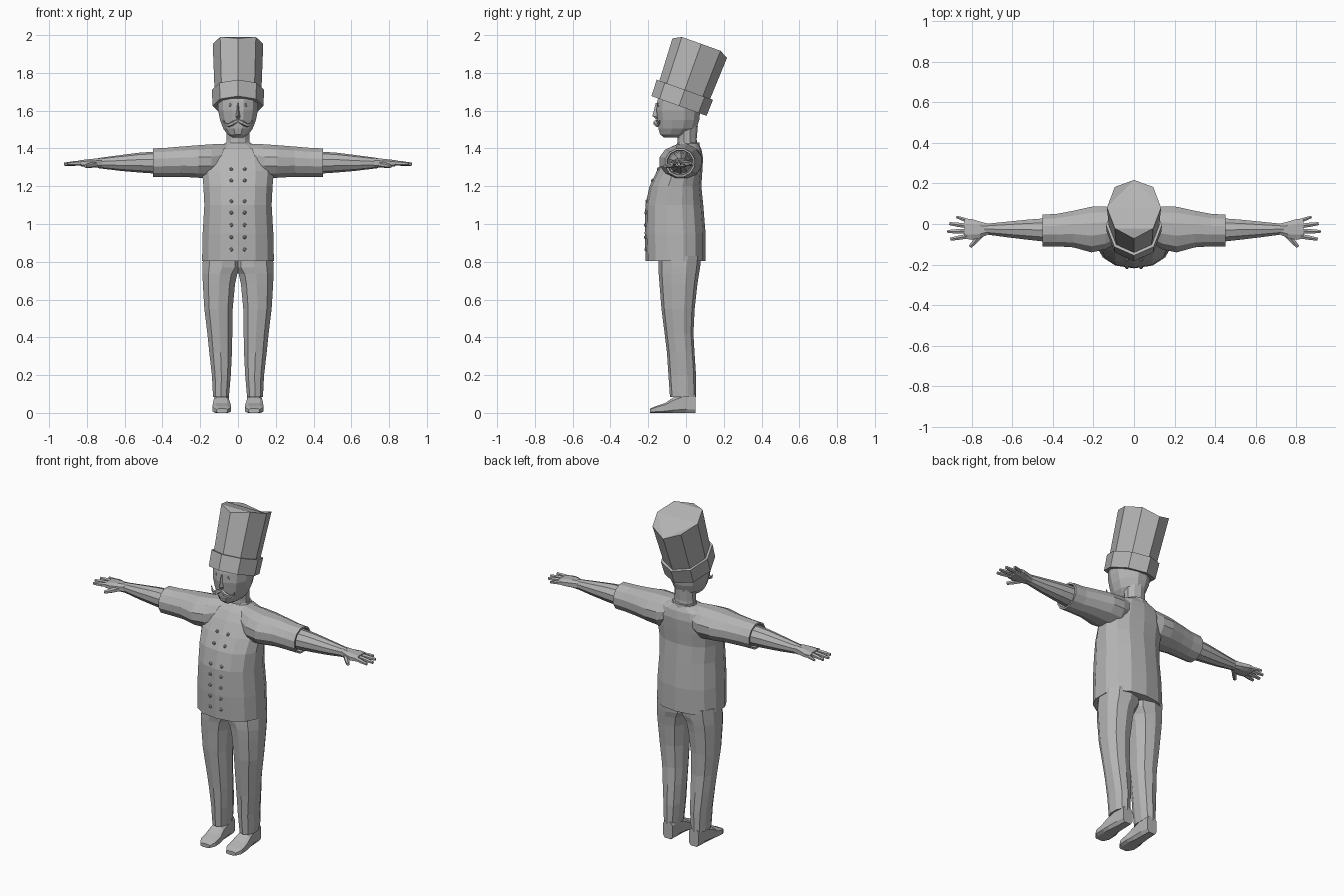
import bpy, bmesh, math
from mathutils import Vector, Matrix
from mathutils.bvhtree import BVHTree

if "Cube" in bpy.data.objects:
    bpy.data.objects.remove(bpy.data.objects["Cube"])

GREY = bpy.data.materials.new("plain grey")
GREY.diffuse_color = (0.46, 0.46, 0.46, 1)
GREY.use_nodes = True
GREY.node_tree.nodes["Principled BSDF"].inputs["Base Color"].default_value = GREY.diffuse_color


def finish(name, bm, mirror=False):
    bmesh.ops.recalc_face_normals(bm, faces=bm.faces)
    me = bpy.data.meshes.new(name)
    bm.to_mesh(me)
    me.materials.append(GREY)
    ob = bpy.data.objects.new(name, me)
    bpy.context.collection.objects.link(ob)
    if mirror:
        ob.modifiers.new("Mirror", 'MIRROR').use_mirror_merge = False
    return ob


def skin(bm, loops):
    """Bridge a list of equal vertex loops and cap both ends."""
    n = len(loops[0])
    vs = [[bm.verts.new(p) for p in lp] for lp in loops]
    for a, b in zip(vs, vs[1:]):
        for i in range(n):
            j = (i + 1) % n
            bm.faces.new((a[i], a[j], b[j], b[i]))
    bm.faces.new(vs[0])
    bm.faces.new(vs[-1])


def loft(name, rings, axis='z', n=12, power=2.0, mirror=False):
    """rings: (position along axis, lo1, hi1, lo2, hi2) in the other two axes."""
    bm = bmesh.new()
    loops = []
    for t, lo1, hi1, lo2, hi2 in rings:
        lp = []
        for i in range(n):
            a = math.tau * (i + 0.5) / n
            c, s = math.cos(a), math.sin(a)
            u = math.copysign(abs(c) ** (2 / power), c)
            v = math.copysign(abs(s) ** (2 / power), s)
            # stretch so the flat sides of the polygon reach the limits
            k = 1 / math.cos(math.pi / n) ** (2 / power)
            p = (lo1 + hi1) / 2 + u * k * (hi1 - lo1) / 2
            q = (lo2 + hi2) / 2 + v * k * (hi2 - lo2) / 2
            lp.append({'x': (t, p, q), 'y': (p, t, q), 'z': (p, q, t)}[axis])
        loops.append(lp)
    skin(bm, loops)
    return finish(name, bm, mirror), bm


def tube(name, pts, radii, n=6, mirror=True):
    """Tapered tube through a few points."""
    bm = bmesh.new()
    pts = [Vector(p) for p in pts]
    loops = []
    for k, p in enumerate(pts):
        d = (pts[min(k + 1, len(pts) - 1)] - pts[max(k - 1, 0)]).normalized()
        side = d.cross(Vector((0, 0, 1))).normalized()
        up = side.cross(d)
        loops.append([p + radii[k] * (math.cos(a) * side + math.sin(a) * up)
                      for a in (math.tau * (i + .5) / n for i in range(n))])
    skin(bm, loops)
    return finish(name, bm, mirror)


# Jacket body
_, jacket = loft("jacket", [
    (0.805, -.19, .19, -.21, .10), (0.95, -.187, .187, -.215, .10),
    (1.10, -.178, .178, -.212, .088), (1.20, -.183, .183, -.19, .078),
    (1.28, -.19, .19, -.152, .084), (1.35, -.18, .18, -.112, .088),
    (1.395, -.15, .15, -.08, .08), (1.425, -.075, .075, -.045, .065)],
    n=14, power=2.3)

# Double row of buttons resting on the jacket front
jacket.faces.ensure_lookup_table()
tree = BVHTree.FromBMesh(jacket)
bm = bmesh.new()
for z in (1.29, 1.23, 1.12, 1.06, .995, .93, .865):
    hit = tree.ray_cast(Vector((.035, -1, z)), Vector((0, 1, 0)))[0]
    bmesh.ops.create_icosphere(bm, subdivisions=1, radius=.011,
                               matrix=Matrix.Translation(hit))
finish("buttons", bm, True)

# Sleeves with a turned-in cuff
loft("sleeve", [
    (.06, -.08, .07, 1.28, 1.425), (.14, -.125, .086, 1.24, 1.422),
    (.21, -.14, .085, 1.245, 1.417), (.30, -.115, .065, 1.25, 1.41),
    (.38, -.11, .05, 1.25, 1.403), (.45, -.11, .046, 1.25, 1.40),
    (.45, -.10, .036, 1.26, 1.39), (.42, -.095, .033, 1.263, 1.387)],
    axis='x', n=12, mirror=True)

# Forearms and palms
loft("forearm", [
    (.41, -.09, .03, 1.268, 1.382), (.52, -.078, .022, 1.275, 1.375),
    (.62, -.066, .012, 1.283, 1.363), (.74, -.05, .0, 1.297, 1.348)],
    axis='x', n=10, mirror=True)
loft("palm", [
    (.72, -.052, .002, 1.297, 1.348), (.76, -.07, .012, 1.30, 1.346),
    (.80, -.078, .024, 1.303, 1.342), (.835, -.072, .022, 1.306, 1.338)],
    axis='x', n=8, power=2.6, mirror=True)

# Fingers and thumb
for name, a, b, r in (
        ("little_finger", (.81, .013, 1.322), (.875, .035, 1.318), .010),
        ("ring_finger", (.82, -.010, 1.324), (.91, .002, 1.318), .012),
        ("middle_finger", (.82, -.035, 1.324), (.92, -.037, 1.316), .012),
        ("index_finger", (.82, -.060, 1.324), (.905, -.075, 1.318), .012),
        ("thumb", (.745, -.045, 1.318), (.808, -.112, 1.305), .014)):
    mid = Vector(a).lerp(Vector(b), .55)
    tube(name, (a, mid, b), (r * 1.1, r, r * .7))

# Trousers
loft("trouser_leg", [
    (.085, .048, .132, -.082, .05), (.20, .038, .138, -.09, .05),
    (.32, .032, .152, -.098, .042), (.42, .03, .162, -.11, .036),
    (.55, .028, .178, -.126, .042), (.68, .016, .186, -.136, .056),
    (.735, .004, .188, -.14, .064), (.77, -.02, .188, -.142, .07),
    (.83, -.02, .185, -.14, .075)], n=10, power=2.3, mirror=True)

# Shoes
loft("shoe", [
    (-.19, .055, .115, 0, .022), (-.16, .038, .134, 0, .036),
    (-.11, .038, .134, 0, .052), (-.07, .046, .13, 0, .08),
    (.0, .05, .122, 0, .11), (.05, .054, .118, 0, .10)],
    axis='y', n=8, power=4, mirror=True)

# Neck and collar
loft("neck", [(1.38, -.062, .062, -.045, .06), (1.45, -.06, .06, -.042, .054),
              (1.52, -.06, .06, -.05, .06)], n=10)
loft("collar", [(1.385, -.09, .09, -.07, .075), (1.412, -.073, .073, -.056, .07),
                (1.432, -.066, .066, -.04, .068)], n=10)

# Head with bearded chin
loft("head", [
    (1.457, -.028, .028, -.115, -.02), (1.475, -.056, .056, -.138, .02),
    (1.505, -.078, .078, -.146, .055), (1.55, -.095, .095, -.15, .07),
    (1.60, -.105, .105, -.156, .075), (1.65, -.107, .107, -.152, .077),
    (1.70, -.10, .10, -.14, .07)], n=12, power=2.1)

# Nose, eyes and moustache
bm = bmesh.new()
skin(bm, [[(-.008, -.14, 1.64), (.008, -.14, 1.64), (0, -.16, 1.64)],
          [(-.018, -.14, 1.565), (.018, -.14, 1.565), (0, -.178, 1.572)],
          [(-.010, -.14, 1.555), (.010, -.14, 1.555), (0, -.160, 1.556)]])
finish("nose", bm)
bm = bmesh.new()
bmesh.ops.create_icosphere(bm, subdivisions=1, radius=.014,
                           matrix=Matrix.Translation((.037, -.139, 1.63)))
finish("eye", bm, True)
tube("moustache", ((.0, -.155, 1.548), (.025, -.162, 1.535), (.05, -.152, 1.522),
                   (.07, -.143, 1.53), (.077, -.140, 1.55)),
     (.007, .012, .010, .006, .002), n=5)


# Tall eight-sided hat, leaning back
def octagon(r, h, dip=0.0, fold=0.0):
    tilt = Matrix.Translation((0, -.037, 1.625)) @ Matrix.Rotation(math.radians(-19.7), 4, 'X')
    out = []
    for i in range(8):
        a = math.tau * i / 8
        x, y = r * .135 * math.sin(a), r * .155 * math.cos(a)
        # front and back corners sit a little lower
        out.append(tilt @ Vector((x, y, h - (dip if i in (0, 4) else 0))))
    return out


bm = bmesh.new()
skin(bm, [octagon(.96, .03), octagon(.92, .09), octagon(.99, .349, dip=.024)])
# fold the crown along the line between its two side-front corners
crown = max(bm.faces, key=lambda f: f.calc_center_median().z)
bmesh.ops.triangulate(bm, faces=[crown])
finish("hat_crown", bm)
bm = bmesh.new()
skin(bm, [octagon(1.0, 0), octagon(1.02, .091)])
finish("hat_band", bm)
